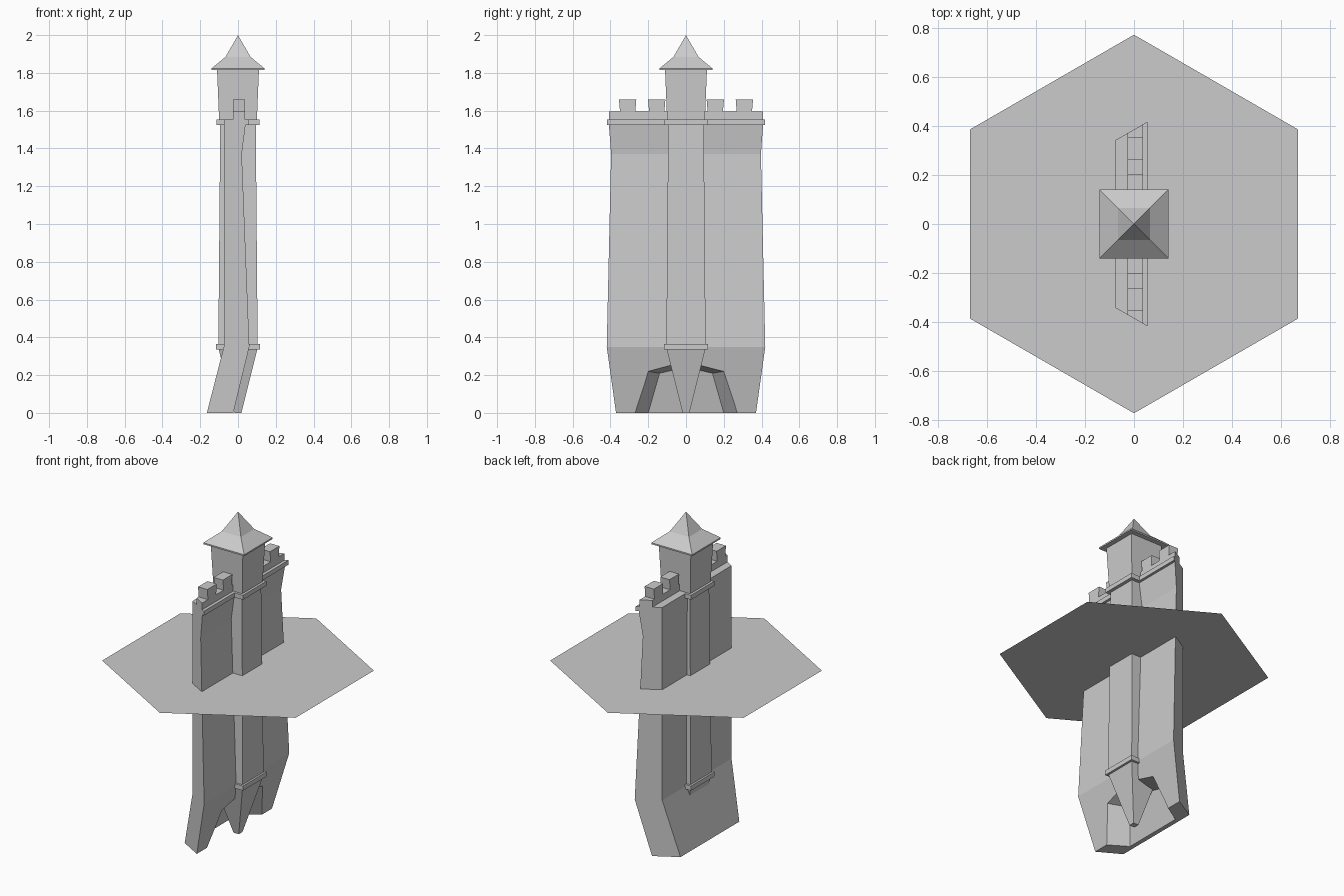
import bpy, math

if "Cube" in bpy.data.objects:
    bpy.data.objects.remove(bpy.data.objects["Cube"])


def make(name, verts, faces):
    me = bpy.data.meshes.new(name)
    me.from_pydata(verts, [], faces)
    me.update()
    ob = bpy.data.objects.new(name, me)
    bpy.context.collection.objects.link(ob)
    # consistent outward normals
    import bmesh
    bm = bmesh.new()
    bm.from_mesh(me)
    bmesh.ops.remove_doubles(bm, verts=bm.verts, dist=1e-5)
    bmesh.ops.recalc_face_normals(bm, faces=bm.faces)
    bm.to_mesh(me)
    bm.free()
    return ob


def loft(name, rings):
    """Skin equal-length closed rings and cap both ends."""
    n = len(rings[0])
    verts = [v for r in rings for v in r]
    faces = [[k * n + i, k * n + (i + 1) % n, (k + 1) * n + (i + 1) % n, (k + 1) * n + i]
             for k in range(len(rings) - 1) for i in range(n)]
    faces += [list(range(n)), [(len(rings) - 1) * n + i for i in range(n)]]
    return make(name, verts, faces)


def square_tower(name, profile):
    """Stack of squares from (half width, z) points."""
    return loft(name, [[(-h, -h, z), (h, -h, z), (h, h, z), (-h, h, z)] for h, z in profile])


def wall_piece(name, profile):
    """Sweep an x-z profile along y; ends follow the 30 degree wedge."""
    return loft(name, [[(x, s * (0.385 + 0.577 * x), z) for x, z in profile] for s in (-1, 1)])


# Flat hexagonal tile
hexagon = [(0.771 * math.cos(math.radians(30 + 60 * i)),
            0.771 * math.sin(math.radians(30 + 60 * i)), 1.04) for i in range(6)]
make("hex_plane", hexagon, [list(range(6))])

# Curtain wall with cornice on the outer side, and parapet
wall = wall_piece("wall", [(-0.165, 0), (-0.075, 0.35), (-0.075, 1.553), (0.056, 1.553),
                           (0.056, 1.525), (0.04, 1.525), (0.02, 1.37), (0.06, 0.35), (-0.025, 0)])
wall_piece("parapet", [(-0.027, 1.54), (0.037, 1.54), (0.037, 1.595), (-0.027, 1.595)])

# Merlons, slightly flared upward
for s in (-1, 1):
    for y in (0.155, 0.309):
        rings = [[(-0.027, s * y - h, z), (0.037, s * y - h, z),
                  (0.037, s * y + h, z), (-0.027, s * y + h, z)] for h, z in ((0.04, 1.59), (0.046, 1.66))]
        loft("merlon", rings)

# Splayed recess cut into the foot of the wall
def on_face(y, z, inset):
    return (-0.025 + 0.085 * z / 0.35 - inset, y, z)


def recess_ring(t):
    low = (0.27 - 0.07 * t, 0.0)
    mid = (0.20 - 0.06 * t, 0.22 - 0.01 * t)
    top = (0.0, 0.272 - 0.03 * t)
    below = (low[0] + 0.1 * (low[0] - mid[0]), -0.1 * mid[1])
    half = [below, mid]
    pts = half + [top] + [(-y, z) for y, z in reversed(half)]
    return [on_face(y, z, 0.112 * t) for y, z in pts]


cutter = loft("recess_cutter", [recess_ring(-0.4), recess_ring(1.0)])
cutter.hide_render = True
cutter.hide_viewport = True
cut = wall.modifiers.new("recess", 'BOOLEAN')
cut.operation = 'DIFFERENCE'
cut.solver = 'EXACT'
cut.object = cutter

# Central tower: tapered foot, shaft and two string courses
square_tower("tower", [(0.018, 0), (0.102, 0.335), (0.116, 0.335), (0.116, 0.364),
                       (0.104, 0.364), (0.094, 1.525), (0.115, 1.525), (0.115, 1.553),
                       (0.1, 1.553), (0.111, 1.82)])

# Flared pyramid roof
square_tower("roof", [(0.141, 1.814), (0.141, 1.823), (0.066, 1.885), (0.0, 2.0)])
